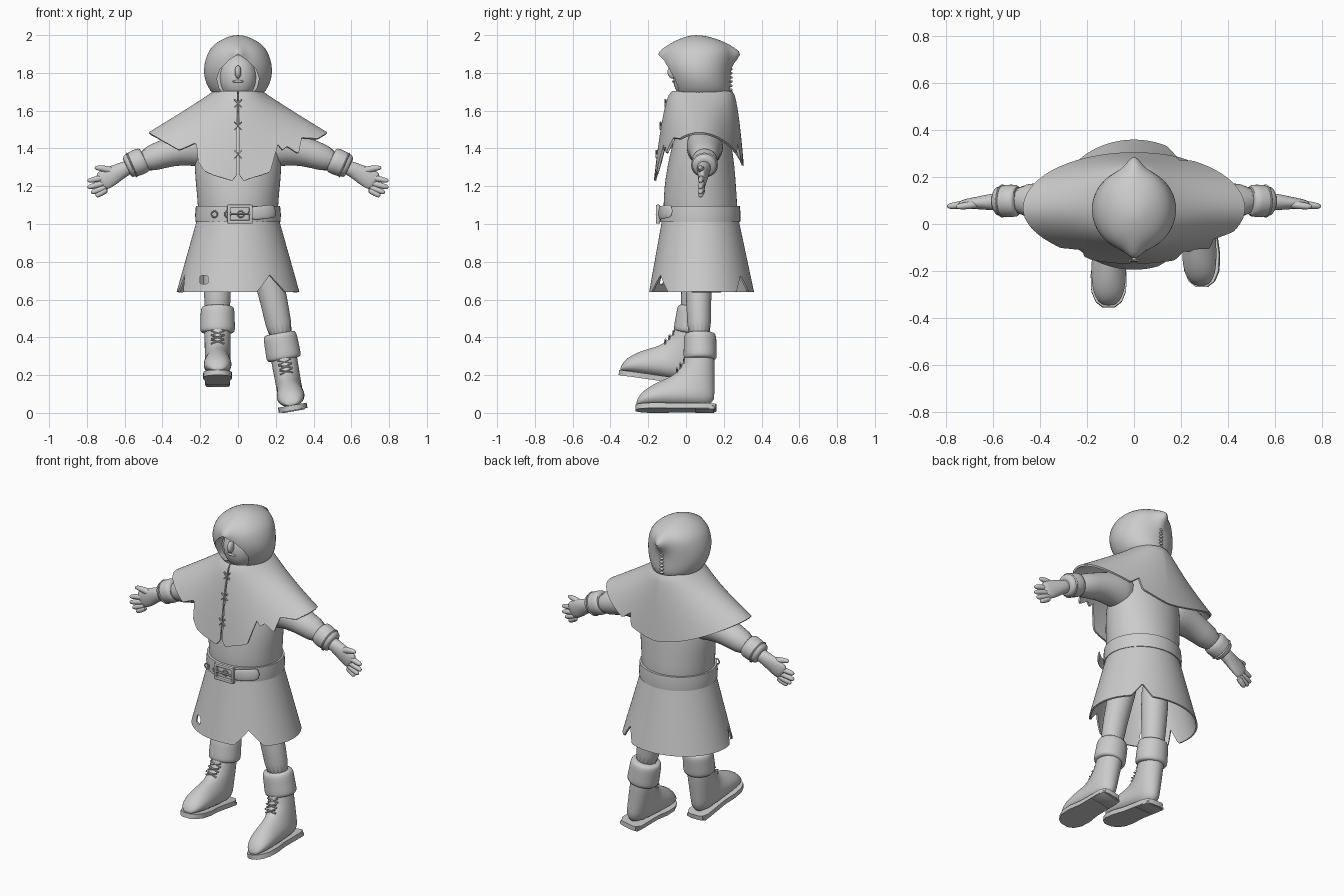
import bpy, bmesh, math
from math import sin, cos, pi, radians
from mathutils import Vector, Matrix

cube = bpy.data.objects.get("Cube")
if cube:
    bpy.data.objects.remove(cube, do_unlink=True)

grey = bpy.data.materials.new("light_grey")
grey.use_nodes = True
COLOUR = (0.6, 0.6, 0.6, 1)
grey.diffuse_color = COLOUR
grey.node_tree.nodes["Principled BSDF"].inputs["Base Color"].default_value = COLOUR


def activate(obj):
    bpy.ops.object.select_all(action='DESELECT')
    obj.select_set(True)
    bpy.context.view_layer.objects.active = obj


def finish(obj, mods=(), angle=40):
    """Apply modifiers, material and smooth shading."""
    activate(obj)
    for kind, settings in mods:
        m = obj.modifiers.new(kind.title(), kind)
        for key, val in settings.items():
            setattr(m, key, val)
        bpy.ops.object.modifier_apply(modifier=m.name)
    obj.data.materials.clear()
    obj.data.materials.append(grey)
    bpy.ops.object.shade_smooth_by_angle(angle=radians(angle))
    return obj


def loft(name, rings, cap=True, closed=True, sub=1, thick=0):
    """Skin a list of equal-length rings."""
    bm = bmesh.new()
    rows = [[bm.verts.new(p) for p in ring] for ring in rings]
    n = len(rows[0])
    for a, b in zip(rows, rows[1:]):
        for i in range(n if closed else n - 1):
            j = (i + 1) % n
            bm.faces.new((a[i], a[j], b[j], b[i]))
    if cap:
        bm.faces.new(rows[0][::-1])
        bm.faces.new(rows[-1])
    bmesh.ops.recalc_face_normals(bm, faces=bm.faces)
    mesh = bpy.data.meshes.new(name)
    bm.to_mesh(mesh)
    bm.free()
    obj = bpy.data.objects.new(name, mesh)
    bpy.context.collection.objects.link(obj)
    mods = []
    if thick:
        mods.append(('SOLIDIFY', dict(thickness=thick, offset=0)))
    if sub:
        mods.append(('SUBSURF', dict(levels=sub)))
    return finish(obj, mods)


def angles(n):
    return [2 * pi * i / n for i in range(n)]


def oval(z, rx, front, back, n=40):
    mid, ry = (front + back) / 2, (back - front) / 2
    return [Vector((rx * cos(a), mid + ry * sin(a), z)) for a in angles(n)]


def tube(name, path, n=16, sub=1):
    """Path entries: (point, radius along y, radius across)."""
    pts = [Vector(p[0]) for p in path]
    rings = []
    for i, (_, ra, rb) in enumerate(path):
        t = (pts[min(i + 1, len(pts) - 1)] - pts[max(i - 1, 0)]).normalized()
        u = Vector((0, 1, 0)) if abs(t.y) < .8 else Vector((1, 0, 0))
        u = (u - t * u.dot(t)).normalized()
        v = t.cross(u)
        rings.append([pts[i] + u * ra * cos(a) + v * rb * sin(a) for a in angles(n)])
    return loft(name, rings, sub=sub)


def cord(name, a, b, r=.005):
    return tube(name, [(a, r, r), (b, r, r)], n=6, sub=0)


def ball(name, loc, size):
    bpy.ops.mesh.primitive_uv_sphere_add(segments=32, ring_count=20, radius=1, location=loc)
    obj = bpy.context.object
    obj.name, obj.scale = name, size
    return finish(obj)


def box(name, loc, size, bevel=.005):
    bpy.ops.mesh.primitive_cube_add(size=1, location=loc)
    obj = bpy.context.object
    obj.name, obj.scale = name, size
    bpy.ops.object.transform_apply(location=False, scale=True)
    return finish(obj, [('BEVEL', dict(width=bevel, segments=2))])


def cut(obj, cutter):
    cutter.hide_render = True
    finish(obj, [('BOOLEAN', dict(object=cutter, operation='DIFFERENCE', solver='EXACT'))])
    bpy.data.objects.remove(cutter, do_unlink=True)


# Hood: stacked ovals with a peak at front and back, hollowed for the face
hood_rows = [(1.67, .115, -.05, .22), (1.70, .145, -.07, .235), (1.75, .172, -.09, .235),
             (1.80, .182, -.11, .235), (1.85, .178, -.122, .24), (1.90, .163, -.12, .245),
             (1.93, .145, -.105, .235), (1.96, .115, -.075, .21), (1.985, .07, -.025, .15),
             (2.0, .025, .03, .08)]
rings = [oval(*row, n=64) for row in hood_rows]
for ring in rings:
    for p in ring:
        tip = math.exp(-(p.x / .035) ** 2 - ((p.z - 1.9) / .035) ** 2)
        p.y += tip * (.06 if p.y > .08 else -.04)
hood = loft("hood", rings)
half = [(.05, 1.6), (.06, 1.67), (.1, 1.72), (.112, 1.77), (.095, 1.82), (.05, 1.865)]
arch = half + [(0, 1.9)] + [(-x, z) for x, z in half[::-1]]
cut(hood, loft("face_cutter", [[Vector((x, y, z)) for x, z in arch] for y in (-.5, 0)], sub=0))
for i in range(7):
    ball("hood_stitch", (0, .238, 1.71 + i * .022), (.013, .009, .007))

# Face
ball("face", (0, .03, 1.775), (.1, .098, .125))
ball("nose", (0, -.07, 1.805), (.017, .028, .035))
ball("mouth", (0, -.064, 1.755), (.03, .009, .007))

# Cape: ragged hem at the front, slit down the middle
hem = [(-.47, 1.48), (-.31, 1.39), (-.22, 1.43), (-.21, 1.33), (-.17, 1.27), (-.03, 1.23),
       (0, 1.27), (.03, 1.23), (.17, 1.275), (.21, 1.42), (.23, 1.39), (.26, 1.41),
       (.32, 1.37), (.335, 1.455), (.42, 1.45), (.47, 1.48)]


def hem_height(x):
    for (x0, z0), (x1, z1) in zip(hem, hem[1:]):
        if x0 <= x <= x1:
            return z0 + (z1 - z0) * (x - x0) / (x1 - x0)
    return 1.48


def cape_point(a, t):
    c = abs(cos(a))
    f = t ** (.55 + .5 * c)
    low = 1.22 if sin(a) < 0 else 1.31
    low += (1.48 - low) * c ** 1.5
    return Vector(((.125 + .345 * f) * cos(a),
                   .085 - .0175 * f + (.155 + .0775 * f) * sin(a), 1.70 + (low - 1.70) * t))


def cape_end(a):
    if sin(a) > 0:
        return 1 - .18 * max(0, 1 - abs(a - 1.1) / .09)
    for k in range(40, 201):
        p = cape_point(a, k / 200)
        if p.z <= hem_height(p.x):
            return k / 200
    return 1


cols = [-pi / 2 + .014 + (2 * pi - .028) * i / 240 for i in range(241)]
ends = [cape_end(a) for a in cols]
loft("cape", [[cape_point(a, e * k / 20) for a, e in zip(cols, ends)] for k in range(21)],
     cap=False, closed=False, sub=0, thick=.012)
for z in (1.64, 1.52, 1.37):
    p = cape_point(-pi / 2, (1.70 - z) / .48)
    for s in (1, -1):
        cord("cape_lace", (-.02 * s, p.y - .009, z - .02), (.02 * s, p.y - .009, z + .02))

# Tunic body
loft("tunic_body", [oval(*r) for r in (
    (1.6, .1, 0, .17), (1.53, .18, -.03, .21), (1.44, .225, -.07, .24), (1.3, .232, -.1, .258),
    (1.2, .222, -.115, .265), (1.1, .212, -.12, .272), (.99, .212, -.12, .275))])

# Skirt: flared, with three torn slits and a worn hole
slits = [(radians(-56), .28), (radians(200), .12), (radians(53), .2)]


def skirt_point(a, t):
    z = 1.03 - .39 * t
    rx, front, back = .21 + .11 * t, -.12 - .07 * t, .272 + .083 * t
    return Vector((rx * cos(a), (front + back) / 2 + (back - front) / 2 * sin(a), z))


def skirt_end(a):
    gap = lambda c: abs((a - c + pi) % (2 * pi) - pi)
    return 1 - .23 * max(max(0, 1 - gap(c) / w) for c, w in slits)


skirt = loft("skirt", [[skirt_point(a, skirt_end(a) * k / 12) for a in angles(180)]
                       for k in range(13)], cap=False, sub=0, thick=.01)
cut(skirt, box("hole_cutter", (-.18, -.15, .705), (.045, .2, .045), .012))

# Belt with buckle and eyelets
loft("belt", [oval(z, .213 + o, -.125 - o, .275 + o) for z, o in (
    (1.01, 0), (1.01, .012), (1.05, .014), (1.095, .01), (1.095, -.005))], sub=0)
for x in (-.048, .068):
    box("buckle_side", (x, -.148, 1.052), (.018, .022, .1))
for z in (1.011, 1.093):
    box("buckle_bar", (.01, -.148, z), (.13, .022, .018))
cord("buckle_prong", (-.045, -.155, 1.052), (.065, -.155, 1.052), .006)
tube("belt_end", [((x, y, z), .008, .036) for x, y, z in (
    (.05, -.142, 1.055), (.12, -.132, 1.06), (.17, -.108, 1.066), (.2, -.07, 1.07))])
for x, y in ((-.125, -.127), (-.055, -.142), (.015, -.145)):
    bpy.ops.mesh.primitive_torus_add(location=(x, y, 1.052), rotation=(pi / 2, 0, x),
                                     major_radius=.016, minor_radius=.004,
                                     major_segments=20, minor_segments=8)
    bpy.context.object.name = "belt_eyelet"
    finish(bpy.context.object)

# Arms and hands
for side, s in (("left", 1), ("right", -1)):
    def limb(part, pts):
        tube(f"{side}_{part}", [((s * x, y, z), a, b) for x, y, z, a, b in pts])
    limb("sleeve", [(.12, .1, 1.42, .1, .13), (.22, .1, 1.41, .1, .11), (.31, .1, 1.395, .09, .085),
                    (.40, .1, 1.37, .078, .075), (.52, .1, 1.325, .066, .066)])
    limb("sleeve_cuff", [(.492, .1, 1.342, .05, .05), (.494, .1, 1.341, .073, .074),
                         (.55, .098, 1.318, .07, .07), (.588, .096, 1.302, .064, .064),
                         (.59, .096, 1.301, .04, .04)])
    limb("cuff_band", [(.555, .098, 1.315, .05, .05), (.557, .098, 1.314, .074, .074),
                       (.567, .098, 1.31, .074, .074), (.569, .098, 1.309, .05, .05)])
    limb("palm", [(.56, .096, 1.31, .04, .04), (.61, .094, 1.287, .036, .04),
                  (.66, .09, 1.26, .028, .052), (.71, .087, 1.232, .022, .056),
                  (.735, .085, 1.217, .014, .045)])
    limb("thumb", [(.65, .088, 1.275, .02, .024), (.70, .08, 1.292, .017, .018),
                   (.745, .075, 1.298, .014, .014), (.76, .073, 1.297, .006, .006)])
    for x, z in ((.797, 1.228), (.797, 1.193), (.778, 1.165), (.752, 1.147)):
        root = Vector((.69, .088, 1.215 + (z - 1.185) * .8))
        tip = Vector((x, .075, z))
        limb("finger", [(*root.lerp(tip, k), r, r) for k, r in
                        ((0, .018), (.6, .016), (.92, .013), (1, .006))])

# Boots: rings run between an upper and a lower point of the side outline
boot_rows = [(-.008, .33, .15, .33, .07), (-.008, .27, .152, .25, .07), (-.025, .215, .15, .16, .069),
             (-.06, .185, .152, .08, .068), (-.09, .165, .15, .012, .068), (-.14, .145, .03, .008, .072),
             (-.19, .118, -.09, .008, .076), (-.235, .085, -.18, .008, .068),
             (-.258, .05, -.24, .01, .045), (-.264, .025, -.262, .012, .02)]
sole_rows = [(.162, .03), (.155, .05), (.12, .066), (.05, .066), (-.05, .066), (-.13, .077),
             (-.2, .074), (-.245, .055), (-.268, .025)]


def build_boot(side, place):
    parts = []
    rings = []
    for y0, z0, y1, z1, w in boot_rows:
        a, b = Vector((0, y0, z0)), Vector((0, y1, z1))
        rings.append([(a + b) / 2 + (a - b) / 2 * cos(t) + Vector((w * sin(t), 0, 0))
                      for t in angles(24)])
    parts.append(loft(f"{side}_boot", rings))
    parts.append(loft(f"{side}_sole", [
        [Vector((w * x, y, z)) for x, z in ((-1, -.012), (1, -.012), (1, .016), (-1, .016))]
        for y, w in sole_rows], sub=0))
    parts.append(box(f"{side}_heel", (0, .1, -.007), (.125, .1, .02)))
    parts.append(tube(f"{side}_boot_cuff", [((0, .075, z), r, r + .004) for z, r in (
        (.405, .06), (.403, .08), (.38, .087), (.33, .087), (.28, .09), (.262, .085), (.26, .06))], 24))
    for k in range(3):
        y, z = -.014 - .018 * k, .25 - .026 * k
        for s in (1, -1):
            parts.append(cord(f"{side}_boot_lace", (-.035 * s, y + .002, z - .011),
                              (.035 * s, y + .002, z + .011)))
    for p in parts:
        p.matrix_world = place @ p.matrix_world


bpy.context.view_layer.update()
build_boot("left", Matrix.Translation((.29, 0, .025)) @ Matrix.Rotation(radians(-10), 4, 'Y'))
build_boot("right", Matrix.Translation((-.108, -.09, .175)) @ Matrix.Rotation(radians(-8), 4, 'X'))

# Legs
tube("left_leg", [((.1, .07, 1), .08, .085), ((.15, .068, .75), .076, .08),
                  ((.19, .066, .6), .066, .073), ((.24, .072, .34), .065, .07)])
tube("right_leg", [((-.1, .07, 1), .08, .085), ((-.108, .05, .75), .076, .08),
                   ((-.11, .04, .62), .066, .07), ((-.108, .03, .47), .065, .07)])
